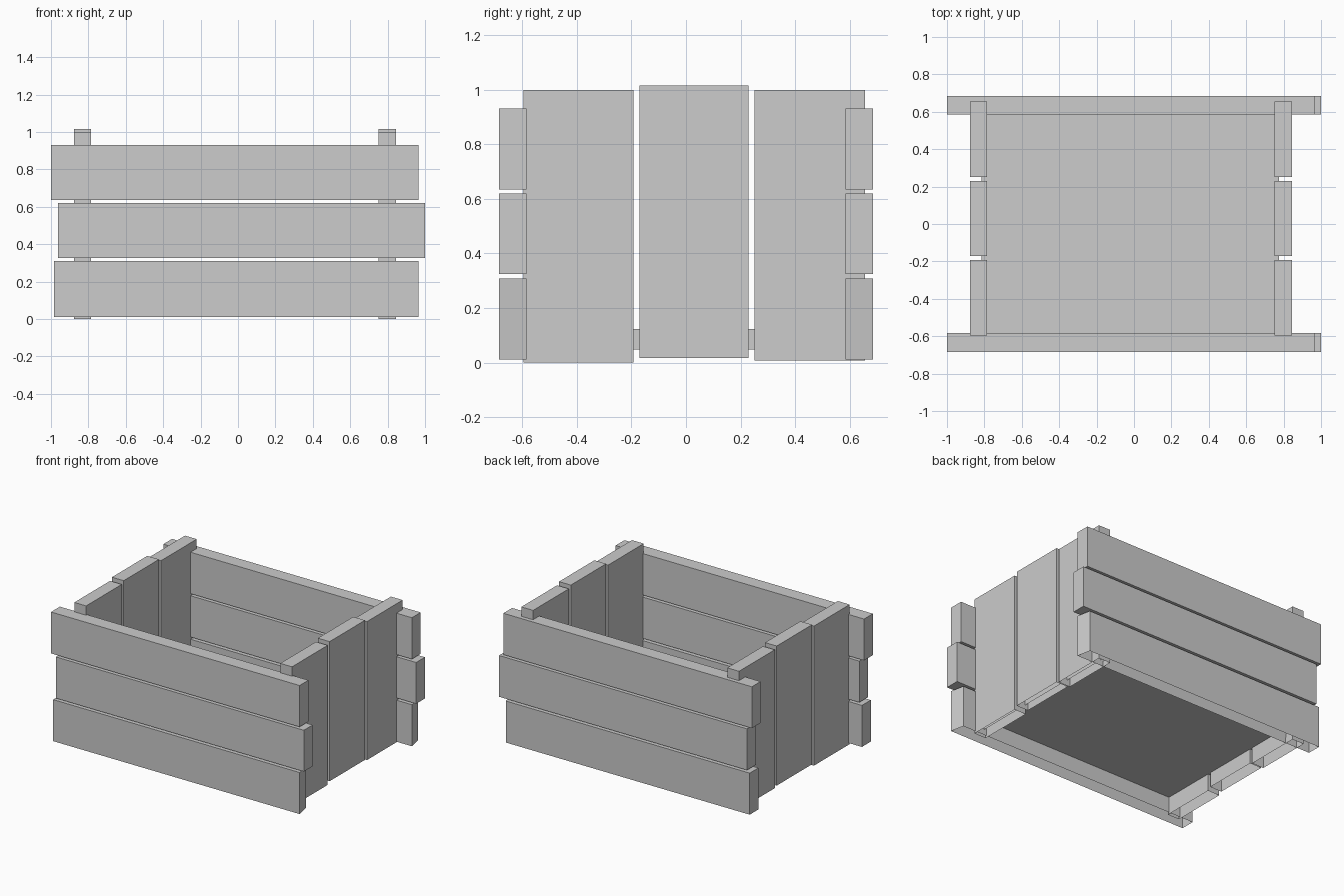
import bpy
import bmesh

cube = bpy.data.objects.get("Cube")
if cube:
    bpy.data.objects.remove(cube, do_unlink=True)

# Single wood colour
wood = bpy.data.materials.new("mid_grey")
wood.use_nodes = True
GREY = (0.604, 0.604, 0.604, 1)
wood.diffuse_color = GREY
wood.node_tree.nodes["Principled BSDF"].inputs["Base Color"].default_value = GREY


def board(name, x, y, z, skew=0, open_bottom=False):
    """Box between (min, max) pairs; skew pulls the +x end back on its +y edge."""
    mesh = bpy.data.meshes.new(name)
    bm = bmesh.new()
    bmesh.ops.create_cube(bm, size=1)
    for v in bm.verts:
        right, back, up = (c > 0 for c in v.co)
        v.co = (x[right] - (skew if right and back else 0), y[back], z[up])
    bm.normal_update()
    if open_bottom:
        under = [f for f in bm.faces if f.normal.z < -0.5]
        bmesh.ops.delete(bm, geom=under, context='FACES_ONLY')
    bm.to_mesh(mesh)
    bm.free()
    mesh.materials.append(wood)
    bpy.context.collection.objects.link(bpy.data.objects.new(name, mesh))


# Long slats: level, x range, z range, skew of the sawn end, open underside
slats = [
    ("lower", (-0.983, 0.966), (0.012, 0.309), 0.02, True),
    ("middle", (-0.962, 1.0), (0.325, 0.62), 0, False),
    ("upper", (-1.0, 0.966), (0.635, 0.931), 0, False),
]
for side, y in (("front", (-0.684, -0.584)), ("back", (0.585, 0.684))):
    for level, x, z, skew, is_open in slats:
        board(f"{side}_{level}_slat", x, y, z, skew, is_open)

# Upright end planks, open underneath: place, y range, z range
planks = [
    ("front", (-0.595, -0.192), (0.0, 0.998)),
    ("middle", (-0.17, 0.229), (0.018, 1.016)),
    ("back", (0.251, 0.655), (0.008, 0.998)),
]
for side, x in (("right", (-0.878, -0.785)), ("left", (0.751, 0.844))):
    for place, y, z in planks:
        board(f"{side}_end_{place}_plank", x, y, z, open_bottom=True)

# Bottom panel, open underneath
board("floor_panel", (-0.815, 0.775), (-0.59, 0.592), (0.048, 0.124), open_bottom=True)
